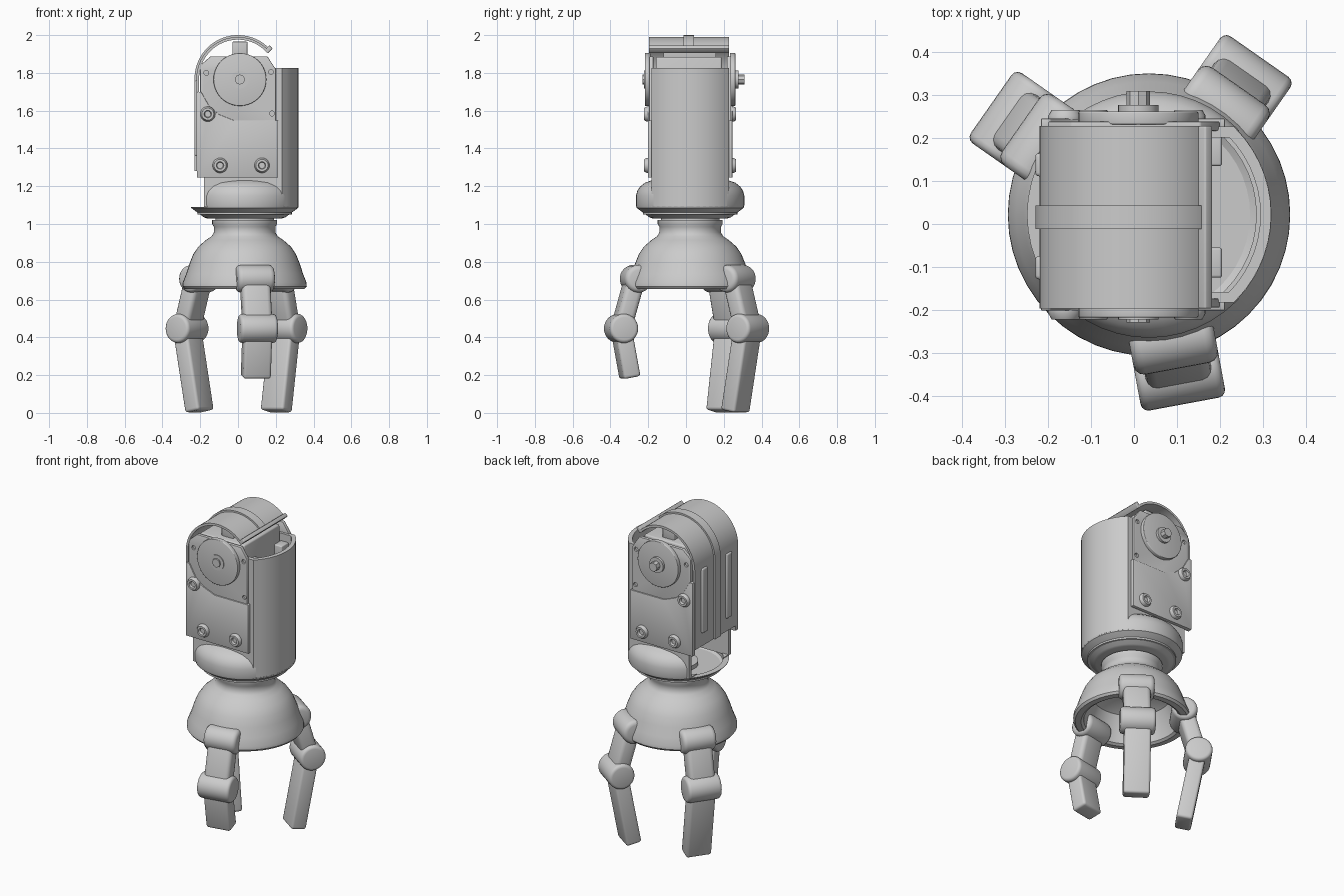
import bpy, bmesh
from math import sin, cos, pi, radians, atan2, hypot
from mathutils import Matrix, Vector

if "Cube" in bpy.data.objects:
    bpy.data.objects.remove(bpy.data.objects["Cube"])

CX, CY = 0.035, 0.022          # axis of wrist and forearm
T = Matrix.Translation


def finish(name, bm, mat=None, bevel=0, segs=3):
    bmesh.ops.remove_doubles(bm, verts=bm.verts, dist=1e-5)
    bmesh.ops.recalc_face_normals(bm, faces=bm.faces)
    me = bpy.data.meshes.new(name)
    bm.to_mesh(me)
    bm.free()
    if mat:
        me.transform(mat)
    ob = bpy.data.objects.new(name, me)
    bpy.context.collection.objects.link(ob)
    if bevel:
        m = ob.modifiers.new("bevel", 'BEVEL')
        m.width, m.segments, m.limit_method = bevel, segs, 'ANGLE'
        m.angle_limit = radians(40)
    return ob


def lathe(name, prof, mat=None, n=32, closed=False, bevel=0):
    bm = bmesh.new()
    rings = [[bm.verts.new((r * cos(2 * pi * i / n), r * sin(2 * pi * i / n), z))
              for i in range(n)] for r, z in prof]
    pairs = list(zip(rings, rings[1:])) + ([(rings[-1], rings[0])] if closed else [])
    for a, b in pairs:
        for i in range(n):
            j = (i + 1) % n
            bm.faces.new((a[i], a[j], b[j], b[i]))
    return finish(name, bm, mat, bevel)


def disc(name, r, h, mat, n=32, bevel=0):
    return lathe(name, [(0, 0), (r, 0), (r, h), (0, h)], mat, n, bevel=bevel)


def box(name, lo, hi, mat=None, bevel=0, segs=3):
    bm = bmesh.new()
    lo, hi = Vector(lo), Vector(hi)
    bmesh.ops.create_cube(bm, size=1, matrix=T((lo + hi) / 2) @ Matrix.Diagonal((*(hi - lo), 1)))
    return finish(name, bm, mat, bevel, segs)


def sheet(name, path, sweep, thick):
    """Open path swept along a vector and thickened to one side."""
    bm = bmesh.new()
    a = [bm.verts.new(p) for p in path]
    b = [bm.verts.new(Vector(p) + Vector(sweep)) for p in path]
    for i in range(len(a) - 1):
        bm.faces.new((a[i], a[i + 1], b[i + 1], b[i]))
    me = finish(name, bm)
    m = me.modifiers.new("wall", 'SOLIDIFY')
    m.thickness, m.offset, m.use_even_offset = thick, 0, True
    return me


def plate(name, pts, y0, y1, bevel=0.004):
    bm = bmesh.new()
    a = [bm.verts.new((x, y0, z)) for x, z in pts]
    b = [bm.verts.new((x, y1, z)) for x, z in pts]
    bm.faces.new(a)
    bm.faces.new(b)
    for i in range(len(a)):
        j = (i + 1) % len(a)
        bm.faces.new((a[i], a[j], b[j], b[i]))
    return finish(name, bm, None, bevel, 2)


cutters = []


def cut(ob, cutter):
    cutter.hide_render = True
    cutters.append(cutter)
    m = ob.modifiers.new("cut", 'BOOLEAN')
    m.object, m.operation, m.solver = cutter, 'DIFFERENCE', 'EXACT'


# Hollow bell-shaped palm and neck
lathe("palm_bell", [(0, 1.04), (0.155, 1.04), (0.155, 1.02), (0.172, 1.02), (0.172, 1.0),
                    (0.163, 0.985), (0.163, 0.955), (0.175, 0.935), (0.205, 0.915),
                    (0.245, 0.88), (0.272, 0.84), (0.292, 0.79), (0.31, 0.735),
                    (0.328, 0.69), (0.329, 0.67), (0.318, 0.657), (0.285, 0.655),
                    (0.27, 0.665), (0.255, 0.74), (0.22, 0.82), (0.15, 0.86), (0, 0.87)],
      T((CX, CY, 0)), 48)

# Three jointed fingers, the front one shorter
for k, (ang, tip) in enumerate([(55, 0.009), (145, 0.009), (-79.5, 0.187)]):
    M = T((CX, CY, 0)) @ Matrix.Rotation(radians(ang), 4, 'Z')
    side = Matrix.Rotation(pi / 2, 4, 'X')

    def joint(name, r, z, rad, w, bev):
        disc(f"{name}_{k}", rad, w, M @ T((r, w / 2, z)) @ side, 32, bev)

    def bone(name, p, q, w, t, bev):
        d = (q[0] - p[0], q[1] - p[1])
        L = hypot(*d)
        R = M @ T((p[0], 0, p[1])) @ Matrix.Rotation(atan2(d[0], d[1]), 4, 'Y')
        box(f"{name}_{k}", (-t / 2, -w / 2, 0), (t / 2, w / 2, L), R, bev)

    joint("finger_shoulder", 0.292, 0.71, 0.073, 0.2, 0.025)
    joint("finger_knuckle", 0.372, 0.447, 0.077, 0.2, 0.018)
    bone("finger_upper", (0.298, 0.71), (0.372, 0.447), 0.155, 0.095, 0.025)
    end_r = 0.372 - (0.447 - tip) * 0.185
    bone("finger_lower", (0.372, 0.447), (end_r, tip), 0.15, 0.092, 0.015)

# Forearm base: chamfered cup with domed shoulders front and back
base = lathe("forearm_base", [(0, 1.03), (0.2, 1.03), (0.215, 1.035), (0.283, 1.085),
                              (0.287, 1.1), (0.287, 1.15), (0.28, 1.175), (0.265, 1.198),
                              (0.24, 1.218), (0.19, 1.236), (0.18, 1.236), (0.18, 1.2),
                              (0.25, 1.14), (0.25, 1.05), (0, 1.05)], T((CX, CY, 0)), 48)
cut(base, box("base_core_cutter", (-0.5, CY - 0.195, 1.095), (0.5, CY + 0.195, 1.5)))
cut(base, box("base_left_cutter", (-0.6, -0.5, 1.09), (-0.18, 0.5, 1.5)))
disc("wrist_pivot", 0.11, 0.03, T((CX, CY, 1.045)))

# Forearm sleeve: flat sides, round right wall, open left
arc = [(CX + 0.272 * cos(a), CY + 0.272 * sin(a), 1.09)
       for a in [radians(-45 + 90 * i / 14) for i in range(15)]]
h = 0.272 * sin(radians(45))
sheet("forearm_sleeve", [(-0.18, CY - h, 1.09)] + arc + [(-0.18, CY + h, 1.09)],
      (0, 0, 0.735), 0.025)

# Curved elbow cover with raised centre band and ribs


def cover_path(r, y, z0):
    return [(-r, y, z0)] + [(r * cos(a), y, 1.77 + r * sin(a))
                            for a in [radians(180 - 138 * i / 24) for i in range(25)]]


sheet("elbow_cover", cover_path(0.213, -0.197, 1.28), (0, 0.425, 0), 0.014)
sheet("cover_band", cover_path(0.221, -0.012, 1.28), (0, 0.055, 0), 0.018)
for y in (-0.102, 0.138):
    box("cover_rib", (-0.23, y - 0.027, 1.36), (-0.21, y + 0.027, 1.76), None, 0.009)
tilt = T((0.162, 0, 1.925)) @ Matrix.Rotation(radians(45), 4, 'Y')
box("cover_lip", (-0.012, -0.197, -0.018), (0.012, 0.228, 0.018), tilt, 0.004)

# Motor housing inside the elbow
box("motor_housing", (-0.15, -0.16, 1.3), (0.155, 0.19, 1.885), None, 0.01)
box("cover_post", (-0.03, -0.12, 1.88), (0.05, 0.16, 1.965), None, 0.005)
for y in (-0.085, 0.175):
    box("inner_bracket", (0.15, y - 0.04, 1.66), (0.205, y + 0.03, 1.78), None, 0.006)

# Side plates, discs, axle and bolts on both sides
upper = [(-0.2, 1.3), (0.2, 1.3), (0.2, 1.82), (0.155, 1.888), (-0.145, 1.888), (-0.2, 1.84)]
lower = [(-0.217, 1.245), (0.212, 1.245), (0.212, 1.548), (-0.02, 1.548), (-0.1, 1.58),
         (-0.15, 1.62), (-0.195, 1.7), (-0.217, 1.7)]
bolt = [(0, 0), (0.04, 0), (0.04, 0.008), (0.032, 0.022), (0.02, 0.022), (0.016, 0.008), (0, 0.008)]
for s, label in ((-1, "front"), (1, "back")):
    def Y(d):
        return CY + s * d

    def out(x, d, z):
        return T((x, Y(d), z)) @ Matrix.Rotation(-s * pi / 2, 4, 'X')

    p = plate(f"{label}_upper_plate", upper, Y(0.195), Y(0.217))
    for x, z in ((-0.168, 1.8), (0.175, 1.805), (0.18, 1.585)):
        cut(p, disc("hole_cutter", 0.013, 0.1, out(x, 0.17, z), 12))
    plate(f"{label}_lower_plate", lower, Y(0.195), Y(0.224))
    disc(f"{label}_elbow_disc", 0.14, 0.03, out(0.01, 0.21, 1.765), 40, 0.004)
    disc(f"{label}_hub", 0.047, 0.045 if s > 0 else 0.034, out(0.01, 0.21, 1.765))
    disc(f"{label}_axle", 0.027, 0.078 if s > 0 else 0.042, out(0.01, 0.21, 1.765), 8)
    for x, z in ((-0.16, 1.582), (-0.095, 1.31), (0.127, 1.31)):
        lathe(f"{label}_bolt", bolt, out(x, 0.222, z), 20)

# Bake modifiers, drop cutters, smooth with sharp edges kept
bpy.ops.object.select_all(action='SELECT')
bpy.context.view_layer.objects.active = base
bpy.ops.object.convert(target='MESH')
for c in cutters:
    bpy.data.objects.remove(c, do_unlink=True)
bpy.ops.object.select_all(action='SELECT')
bpy.context.view_layer.objects.active = base
bpy.ops.object.shade_smooth_by_angle(angle=radians(35))
